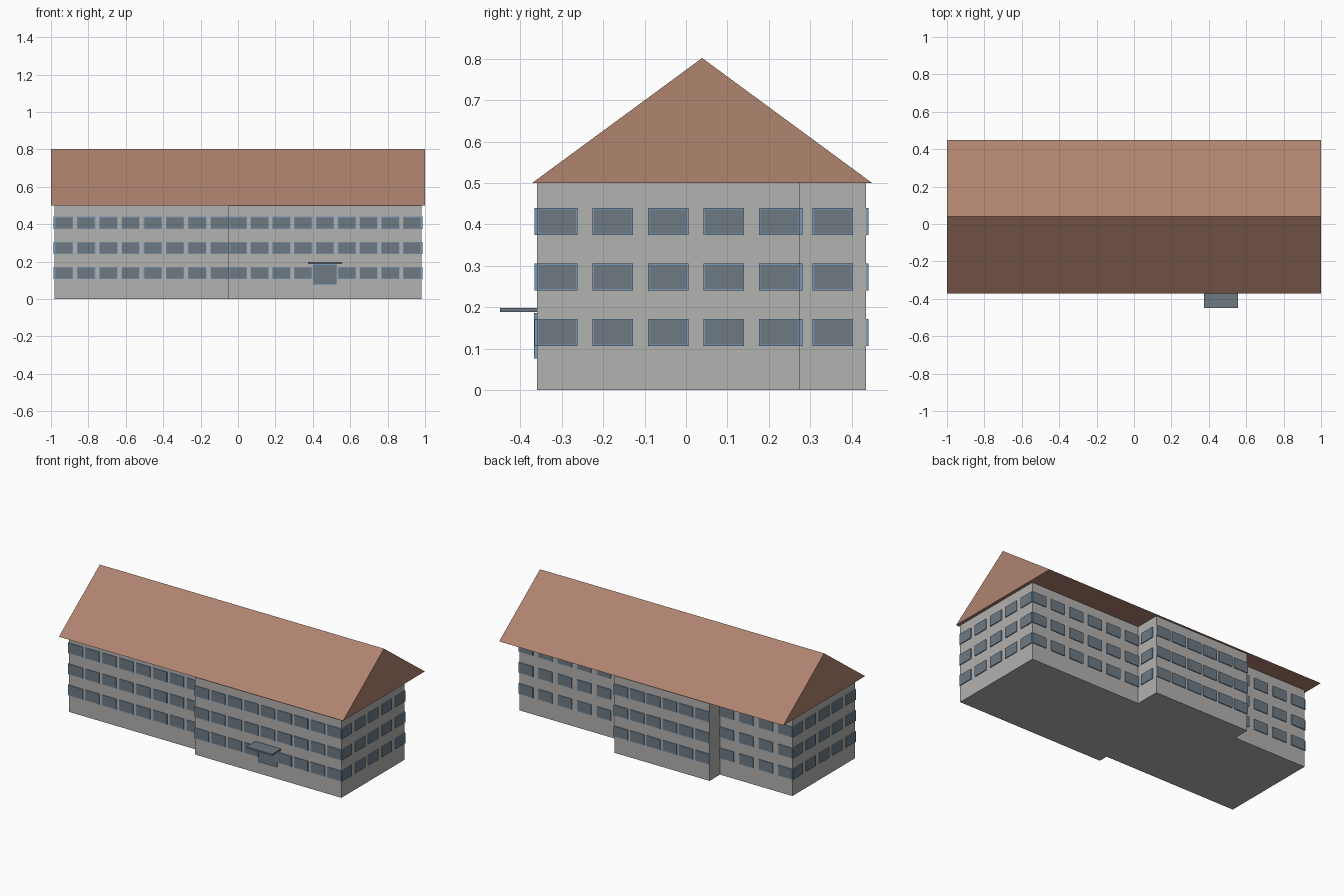
import bpy, bmesh
from mathutils import Vector

cube = bpy.data.objects.get("Cube")
if cube:
    bpy.data.objects.remove(cube, do_unlink=True)


def make_material(name, rgb):
    mat = bpy.data.materials.new(name)
    mat.use_nodes = True
    color = (*rgb, 1)
    mat.diffuse_color = color
    mat.node_tree.nodes["Principled BSDF"].inputs["Base Color"].default_value = color
    return mat


wall_mat = make_material("grey plaster", (0.45, 0.445, 0.435))
roof_mat = make_material("clay roof", (0.434, 0.227, 0.159))
frame_mat = make_material("blue frame", (0.19, 0.325, 0.497))
glass_mat = make_material("slate glass", (0.156, 0.191, 0.223))


def finish(bm, name, *mats):
    bmesh.ops.recalc_face_normals(bm, faces=bm.faces)
    mesh = bpy.data.meshes.new(name)
    bm.to_mesh(mesh)
    bm.free()
    for mat in mats:
        mesh.materials.append(mat)
    obj = bpy.data.objects.new(name, mesh)
    bpy.context.collection.objects.link(obj)
    return obj


def prism(name, points, direction, mat):
    """Extrude a closed outline along a direction."""
    bm = bmesh.new()
    face = bm.faces.new([bm.verts.new(p) for p in points])
    grown = bmesh.ops.extrude_face_region(bm, geom=[face], use_keep_orig=True)["geom"]
    verts = [v for v in grown if isinstance(v, bmesh.types.BMVert)]
    bmesh.ops.translate(bm, verts=verts, vec=direction)
    return finish(bm, name, mat)


def framed_plate(bm, center, along, out, width, height, depth, rim):
    """Shallow framed panel whose inner front face is glass."""
    up = Vector((0, 0, 1))
    corners = [center + along * (sx * width / 2) + up * (sz * height / 2)
               for sx, sz in ((-1, -1), (1, -1), (1, 1), (-1, 1))]
    back = [bm.verts.new(c) for c in corners]
    front = [bm.verts.new(c + out * depth) for c in corners]
    glass = bm.faces.new(front)
    for i in range(4):
        j = (i + 1) % 4
        bm.faces.new((back[i], back[j], front[j], front[i]))
    bm.normal_update()
    bmesh.ops.inset_individual(bm, faces=[glass], thickness=rim)
    glass.material_index = 1


# Walls: stepped floor plan, counter-clockwise, with windows per wall
plan = [(-0.98, -0.30), (-0.05, -0.30), (-0.05, -0.36), (0.98, -0.36), (0.98, 0.275),
        (0.20, 0.275), (0.20, 0.435), (-0.47, 0.435), (-0.47, 0.33), (-0.98, 0.33)]
window_counts = [8, 0, 9, 5, 6, 1, 6, 0, 4, 5]
wall_names = ["front_right", "front_step", "front_left", "left_side", "back_left",
              "back_step_left", "back_middle", "back_step_right", "back_right", "right_side"]
prism("walls", [(x, y, 0) for x, y in plan], (0, 0, 0.5), wall_mat)

# Gable roof
prism("roof", [(-1, -0.372, 0.5), (-1, 0.45, 0.5), (-1, 0.039, 0.802)], (2, 0, 0), roof_mat)

# Windows: evenly spaced on each wall, three storeys
WIDTH, HEIGHT, DEPTH = 0.098, 0.066, 0.006
DOOR_X = 0.465
for i, count in enumerate(window_counts):
    if not count:
        continue
    a = Vector((*plan[i], 0))
    b = Vector((*plan[(i + 1) % len(plan)], 0))
    along = (b - a).normalized()
    out = Vector((along.y, -along.x, 0))
    start, end = a + along * WIDTH / 2, b - along * WIDTH / 2
    bm = bmesh.new()
    for storey in range(3):
        for k in range(count):
            t = k / (count - 1) if count > 1 else 0.5
            center = start.lerp(end, t)
            center.z = 0.139 + 0.134 * storey
            # leave room for the door
            if wall_names[i] == "front_left" and storey == 0 and abs(center.x - DOOR_X) < 0.03:
                continue
            framed_plate(bm, center, along, out, WIDTH, HEIGHT, DEPTH, 0.005)
    finish(bm, wall_names[i] + "_windows", frame_mat, glass_mat)

# Entrance door and flat canopy
bm = bmesh.new()
framed_plate(bm, Vector((DOOR_X, -0.36, 0.131)), Vector((1, 0, 0)), Vector((0, -1, 0)),
             0.13, 0.11, 0.007, 0.005)
finish(bm, "entrance_door", frame_mat, glass_mat)
prism("entrance_canopy", [(0.375, -0.45, 0.188), (0.555, -0.45, 0.188),
                          (0.555, -0.36, 0.188), (0.375, -0.36, 0.188)],
      (0, 0, 0.01), glass_mat)
